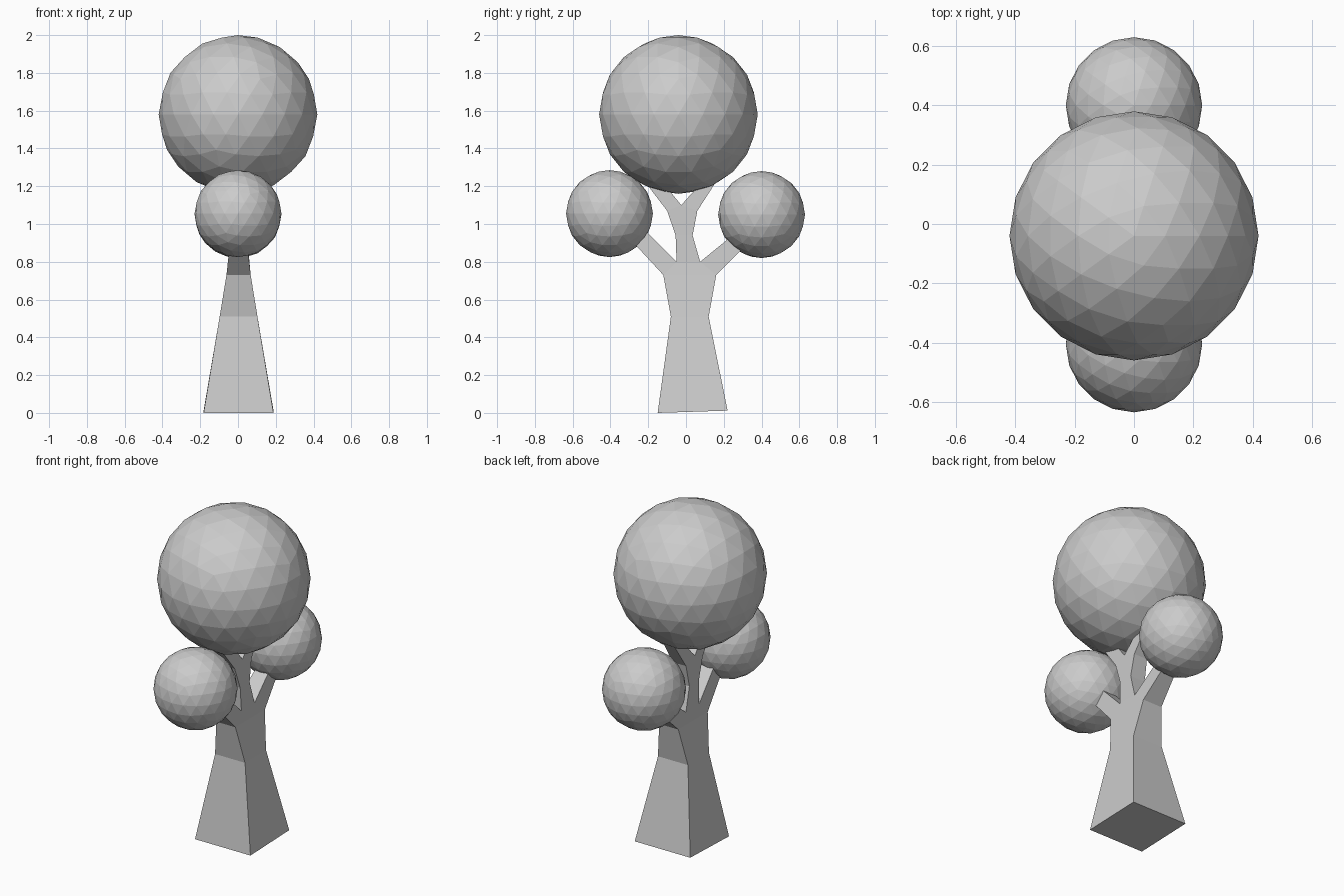
import bpy, bmesh

# Foliage: faceted balls
def ball(name, y, z, r):
    bpy.ops.mesh.primitive_ico_sphere_add(subdivisions=3, radius=r, location=(0, y, z))
    bpy.context.object.name = name

ball("crown_foliage", -0.04, 1.58, 0.42)
ball("front_foliage", -0.405, 1.055, 0.23)
ball("back_foliage", 0.40, 1.05, 0.23)

# Trunk silhouette in the side plane: y, z, half thickness in x
pts = [
    (-0.15, 0.0, 0.185), (0.22, 0.012, 0.185),       # 0-1 base
    (-0.08, 0.51, 0.10), (0.12, 0.51, 0.10),         # 2-3 waist
    (-0.12, 0.73, 0.064), (0.16, 0.73, 0.064),       # 4-5 shoulders
    (-0.05, 0.80, 0.055), (0.075, 0.80, 0.055),      # 6-7 lower forks
    (-0.37, 1.00, 0.035), (-0.30, 1.05, 0.035),      # 8-9 front branch tip
    (0.37, 0.94, 0.035), (0.32, 1.00, 0.035),        # 10-11 back branch tip
    (-0.055, 0.94, 0.05), (0.035, 0.94, 0.05),       # 12-13 upper stem
    (-0.10, 1.07, 0.045), (0.06, 1.07, 0.045),       # 14-15 upper shoulders
    (-0.025, 1.10, 0.045),                           # 16 upper fork
    (-0.23, 1.24, 0.035), (-0.14, 1.24, 0.035),      # 17-18 upper front tip
    (0.17, 1.24, 0.035), (0.10, 1.24, 0.035),        # 19-20 upper back tip
]
quads = [(0, 1, 3, 2), (2, 3, 5, 4), (4, 5, 7, 6), (4, 6, 9, 8), (7, 5, 10, 11),
         (6, 7, 13, 12), (12, 13, 15, 16, 14), (14, 16, 18, 17), (16, 15, 19, 20)]

# Both sides of the trunk, then walls around the outline
bm = bmesh.new()
sides = [[bm.verts.new((s * w + 0.003, y, z)) for y, z, w in pts] for s in (1, -1)]
for q in quads:
    bm.faces.new([sides[0][i] for i in q])
    bm.faces.new([sides[1][i] for i in reversed(q)])
edges = [(q[i], q[(i + 1) % len(q)]) for q in quads for i in range(len(q))]
for a, b in edges:
    if (b, a) not in edges:
        bm.faces.new((sides[0][b], sides[0][a], sides[1][a], sides[1][b]))
bmesh.ops.recalc_face_normals(bm, faces=bm.faces)
mesh = bpy.data.meshes.new("trunk")
bm.to_mesh(mesh)
bm.free()
bpy.context.collection.objects.link(bpy.data.objects.new("trunk", mesh))
